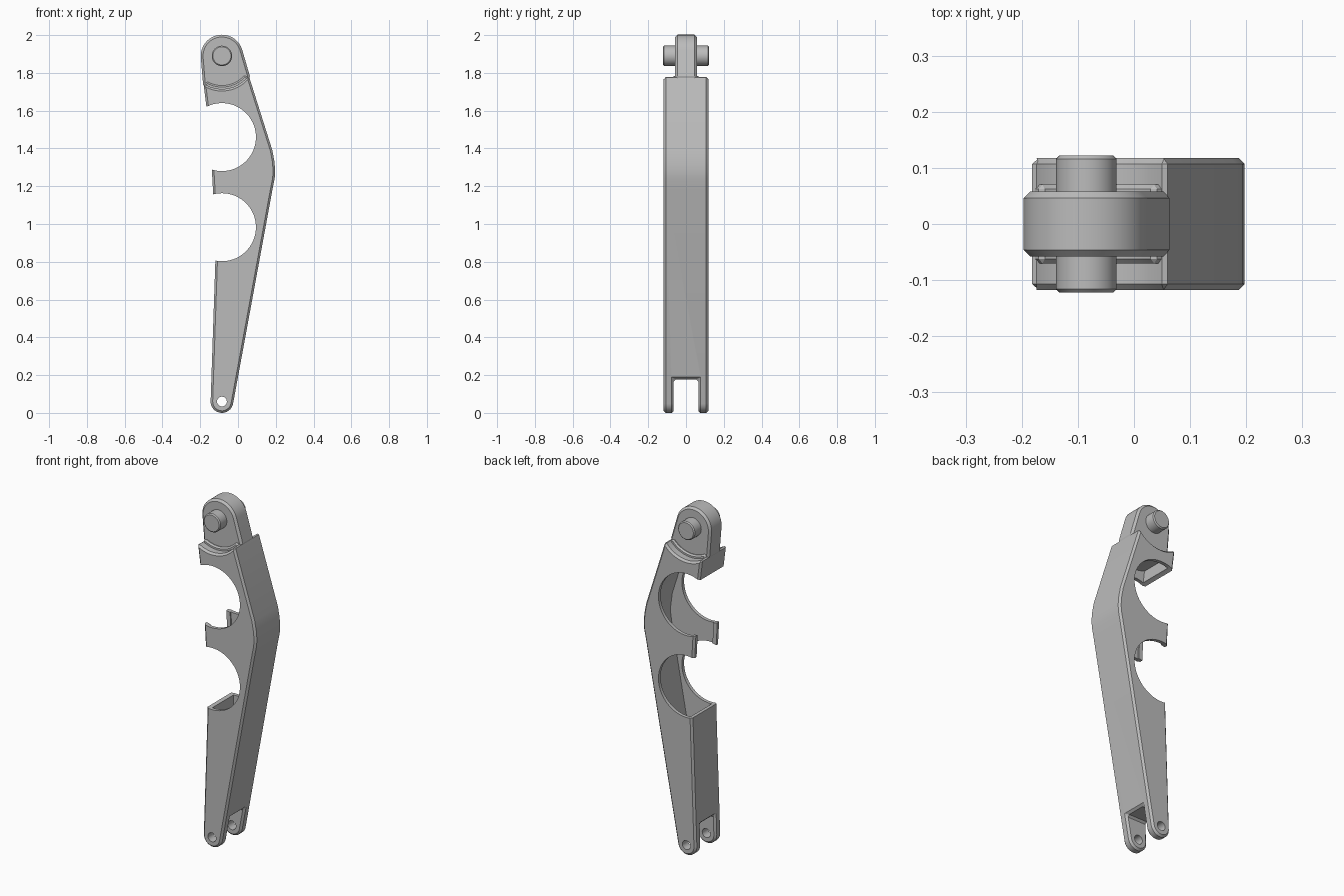
import bpy, bmesh, math

cube = bpy.data.objects.get("Cube")
if cube:
    bpy.data.objects.remove(cube)

grey = bpy.data.materials.new("plain grey")
grey.use_nodes = True
grey.diffuse_color = (0.5, 0.5, 0.5, 1)
grey.node_tree.nodes["Principled BSDF"].inputs["Base Color"].default_value = (0.5, 0.5, 0.5, 1)

PIN = (-0.085, 1.89)
FOOT = (-0.085, 0.06)


def arc(centre, radius, start, end, steps):
    """Points along an arc in the x-z plane, angles in degrees."""
    angles = [math.radians(start + (end - start) * i / steps) for i in range(steps + 1)]
    return [(centre[0] + radius * math.cos(a), centre[1] + radius * math.sin(a)) for a in angles]


def circle(centre, radius, steps):
    return arc(centre, radius, 0, 360, steps)[:-1]


def box(x0, x1, z0, z1):
    return [(x0, z0), (x1, z0), (x1, z1), (x0, z1)]


def prism(name, profile, half):
    """Extrude an x-z profile from y = -half to y = half."""
    bm = bmesh.new()
    face = bm.faces.new([bm.verts.new((x, -half, z)) for x, z in profile])
    new = bmesh.ops.extrude_face_region(bm, geom=[face])["geom"]
    bmesh.ops.translate(bm, vec=(0, 2 * half, 0),
                        verts=[v for v in new if isinstance(v, bmesh.types.BMVert)])
    bmesh.ops.recalc_face_normals(bm, faces=bm.faces)
    mesh = bpy.data.meshes.new(name)
    bm.to_mesh(mesh)
    bm.free()
    mesh.materials.append(grey)
    obj = bpy.data.objects.new(name, mesh)
    bpy.context.collection.objects.link(obj)
    return obj


def activate(obj):
    bpy.ops.object.select_all(action='DESELECT')
    obj.select_set(True)
    bpy.context.view_layer.objects.active = obj


def chamfer(obj, width):
    mod = obj.modifiers.new("chamfer", 'BEVEL')
    mod.width = width
    mod.segments = 1
    mod.limit_method = 'ANGLE'
    mod.angle_limit = math.radians(50)
    mod.use_clamp_overlap = False
    activate(obj)
    bpy.ops.object.modifier_apply(modifier=mod.name)


def cut(obj, profile, half):
    cutter = prism("cutter", profile, half)
    cutter.hide_render = True
    mod = obj.modifiers.new("cut", 'BOOLEAN')
    mod.operation = 'DIFFERENCE'
    mod.solver = 'EXACT'
    mod.object = cutter
    activate(obj)
    bpy.ops.object.modifier_apply(modifier=mod.name)
    bpy.data.objects.remove(cutter)


# Arm body: bent tapering outline with a round foot and a scooped top
outline = arc(FOOT, 0.06, 178, 349, 16)
outline += [(0.182, 1.18), (0.194, 1.24), (0.197, 1.28), (0.193, 1.33), (0.182, 1.39)]
outline += arc(PIN, 0.175, -36, -124, 16)
outline += [(-0.167, 1.62), (-0.138, 1.28), (-0.132, 1.17), (-0.12, 0.8)]
body = prism("arm_body", outline, 0.118)

# Fork slot between the two foot prongs, then chamfer the outside
cut(body, box(-0.4, 0.4, -0.2, 0.178), 0.065)
chamfer(body, 0.011)

# Hollow inside
cavity = [(-0.116, 0.24), (-0.017, 0.24), (0.157, 1.19), (0.17, 1.28), (0.157, 1.38)]
cavity += arc(PIN, 0.2, -50, -110, 10)
cavity += [(-0.143, 1.62), (-0.114, 1.28), (-0.108, 1.17), (-0.097, 0.8)]
cut(body, cavity, 0.098)

# Two round side openings, the open front between them, and the foot pin hole
for height in (1.46, 0.983):
    cut(body, circle((-0.085, height), 0.18, 72), 0.3)
cut(body, box(-0.3, -0.05, 1.1, 1.35), 0.09)
cut(body, circle(FOOT, 0.026, 24), 0.3)

# Top lug, with its root buried in the body
lug_outline = arc(PIN, 0.112, 14, 184, 24)
lug_outline += arc(PIN, 0.192, -121, -38, 12)
lug = prism("top_lug", lug_outline, 0.058)
chamfer(lug, 0.012)

# Stepped collar at the root of the lug
collar_outline = arc(PIN, 0.157, -121, -40, 12) + arc(PIN, 0.185, -40, -121, 12)
collar = prism("lug_collar", collar_outline, 0.07)
chamfer(collar, 0.008)

# Cross pin
pin = prism("cross_pin", circle(PIN, 0.054, 40), 0.122)
chamfer(pin, 0.006)

for part in (body, lug, collar, pin):
    activate(part)
    bpy.ops.object.shade_smooth_by_angle(angle=math.radians(25))
